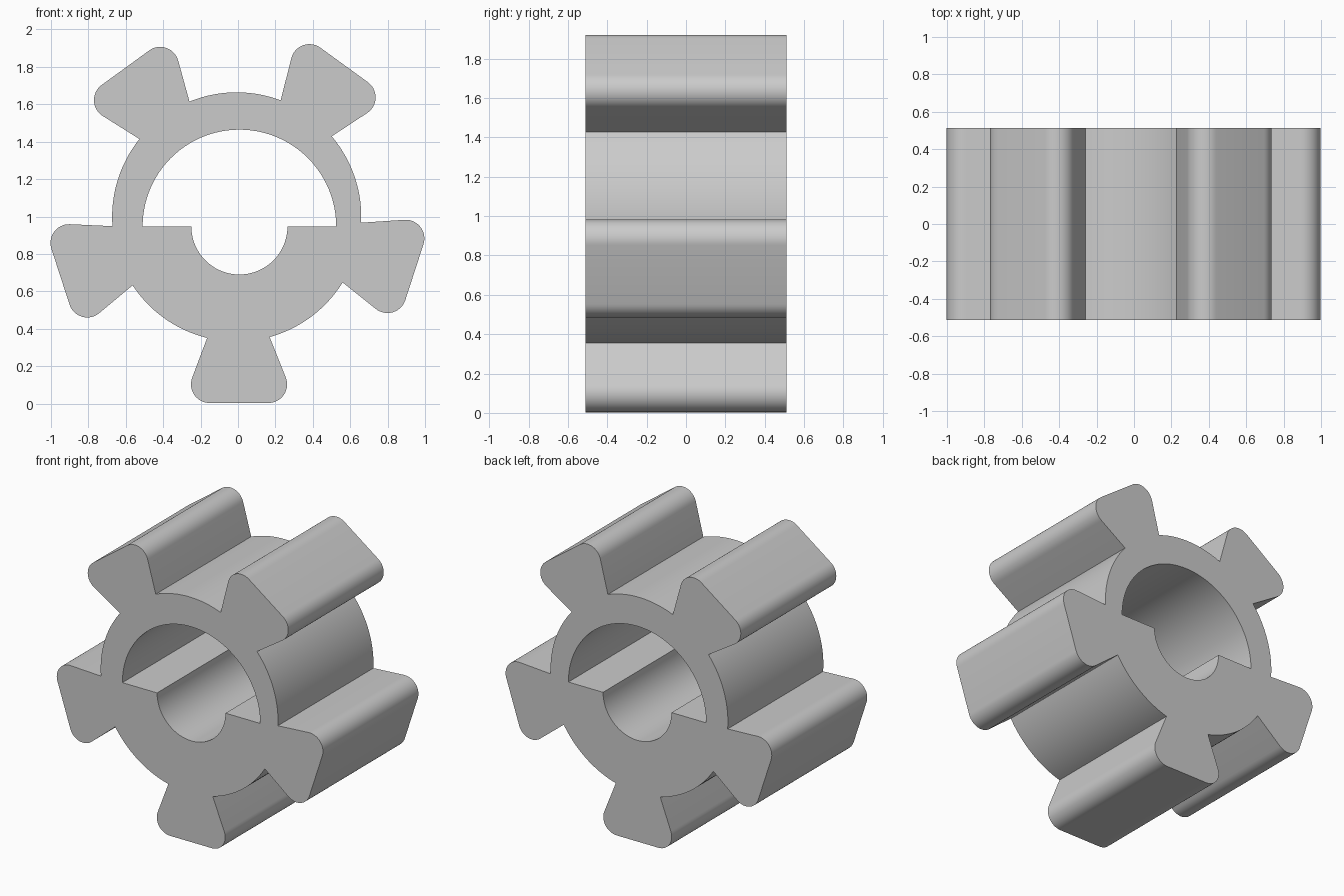
import bpy, bmesh
from math import sin, cos, asin, radians, pi
from mathutils import Vector

cube = bpy.data.objects.get("Cube")
if cube:
    bpy.data.objects.remove(cube)

HALF_DEPTH = 0.512
CENTRE = Vector((-0.007, 0.998))       # hub centre in x, z
BORE = Vector((0.0075, 0.947))         # bore centre in x, z
HUB_R, LOBE_R, CORNER_R = 0.666, 0.895, 0.1
HALF_NECK, HALF_TIP = 0.167, 0.157
TWIST = radians(0.8)


def polar(a, r=1.0):
    return Vector((cos(a), sin(a))) * r


def arc(centre, r, a0, a1, n):
    return [centre + polar(a0 + (a1 - a0) * i / n, r) for i in range(n + 1)]


def outer_profile():
    """Hub circle interrupted by five flared lobes with rounded corners."""
    pts = []
    neck = asin(HALF_NECK / HUB_R)
    flare = radians(21)
    for k in range(5):
        t = -pi / 2 + k * 2 * pi / 5
        side = polar(t + pi / 2)
        tip = CENTRE + polar(t + TWIST, LOBE_R)
        pts += arc(tip - side * HALF_TIP, CORNER_R, t - pi / 2 - flare, t, 14)
        pts += arc(tip + side * HALF_TIP, CORNER_R, t, t + pi / 2 + flare, 14)
        pts += arc(CENTRE, HUB_R, t + TWIST + neck,
                   t + TWIST + 2 * pi / 5 - neck, 20)
    return pts


def bore_profile():
    """Wide half circle above, narrow half circle below, joined by ledges."""
    return (arc(BORE, 0.5175, 0, pi, 48) + arc(BORE, 0.257, pi, 2 * pi, 36))


# Fill the profile with its hole, then extrude it through the depth
bm = bmesh.new()
edges = []
for loop in (outer_profile(), bore_profile()):
    vs = [bm.verts.new((p.x, -HALF_DEPTH, p.y)) for p in loop]
    edges += [bm.edges.new((a, b)) for a, b in zip(vs, vs[1:] + vs[:1])]
bmesh.ops.triangle_fill(bm, use_beauty=True, use_dissolve=False, edges=edges)
ext = bmesh.ops.extrude_face_region(bm, geom=bm.faces[:], use_keep_orig=True)
moved = [g for g in ext["geom"] if isinstance(g, bmesh.types.BMVert)]
bmesh.ops.translate(bm, verts=moved, vec=(0, 2 * HALF_DEPTH, 0))
bmesh.ops.recalc_face_normals(bm, faces=bm.faces[:])

mesh = bpy.data.meshes.new("lobed_hub")
bm.to_mesh(mesh)
bm.free()
hub = bpy.data.objects.new("lobed_hub", mesh)
bpy.context.collection.objects.link(hub)

# Plain grey material
grey = bpy.data.materials.new("plain_grey")
grey.use_nodes = True
colour = (0.6, 0.6, 0.6, 1.0)
grey.diffuse_color = colour
grey.node_tree.nodes["Principled BSDF"].inputs["Base Color"].default_value = colour
mesh.materials.append(grey)

bpy.ops.object.select_all(action="DESELECT")
hub.select_set(True)
bpy.context.view_layer.objects.active = hub
bpy.ops.object.shade_smooth_by_angle(angle=radians(30))
